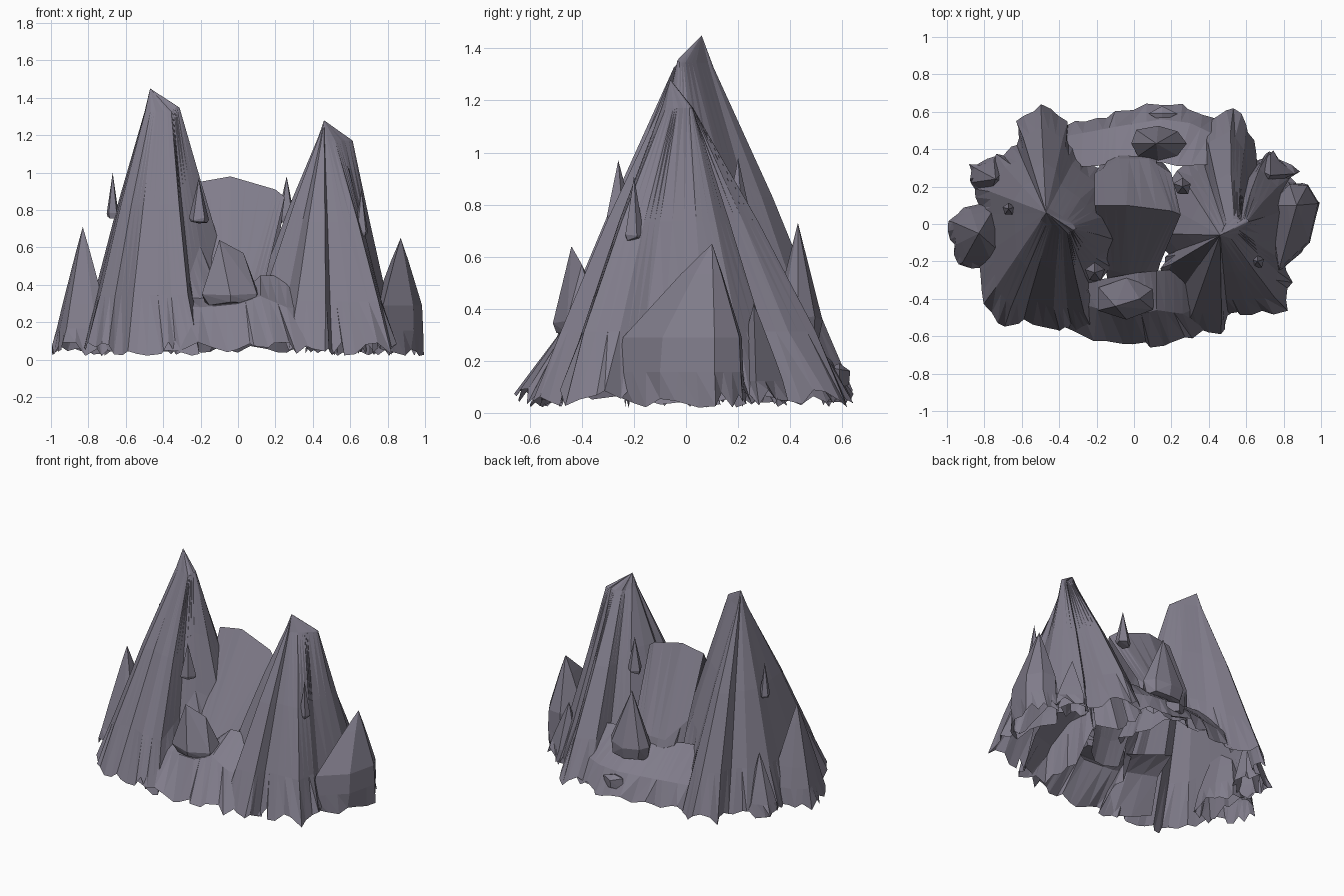
import bpy, bmesh, random
from mathutils import Vector

random.seed(7)
if "Cube" in bpy.data.objects:
    bpy.data.objects.remove(bpy.data.objects["Cube"])

rock_grey = bpy.data.materials.new("purple_grey_rock")
rock_grey.use_nodes = True
colour = (0.22, 0.205, 0.26, 1)
rock_grey.diffuse_color = colour
bsdf = rock_grey.node_tree.nodes["Principled BSDF"]
bsdf.inputs["Base Color"].default_value = colour
bsdf.inputs["Roughness"].default_value = 0.9
FLOOR = 0.07


def finish(bm, name):
    bmesh.ops.remove_doubles(bm, verts=bm.verts, dist=0.0005)
    bmesh.ops.recalc_face_normals(bm, faces=bm.faces)
    mesh = bpy.data.meshes.new(name)
    bm.to_mesh(mesh)
    bm.free()
    mesh.materials.append(rock_grey)
    obj = bpy.data.objects.new(name, mesh)
    bpy.context.collection.objects.link(obj)


def resample(points, cuts, closed):
    """Split each side of a polyline; points given as (x, y) sit on the floor."""
    pts = [Vector((*p, FLOOR)) if len(p) == 2 else Vector(p) for p in points]
    ends = pts[1:] + pts[:1] if closed else pts[1:]
    out = [a.lerp(b, i / cuts) for a, b in zip(pts, ends) for i in range(cuts)]
    return out if closed else out + [pts[-1]]


def ragged(points):
    """Break up a rim so that it ends in torn, uneven teeth."""
    return [p + Vector((random.uniform(-0.015, 0.015), random.uniform(-0.015, 0.015),
                        random.uniform(-0.05, 0.025))) for p in points]


def skin(bm, rows, closed):
    rows = [[bm.verts.new(p) for p in row] for row in rows]
    for upper, lower in zip(rows, rows[1:]):
        n = len(upper)
        for i in range(n if closed else n - 1):
            j = (i + 1) % n
            bm.faces.new((upper[i], lower[i], lower[j]))
            bm.faces.new((upper[i], lower[j], upper[j]))
    return rows


# Hollow ribbed peak: straight ribs from the tip to an outline, with one shoulder
def peak(name, tip, outline, shoulder=(0, 0), profile=((0.09, 0.08), (0.45, 0.47), (0.8, 0.81))):
    tip, push = Vector(tip), Vector((*shoulder, 0))
    base = resample(outline, 3, True)
    rows = []
    for k, (drop, spread) in enumerate(profile):
        row = []
        for p in base:
            out = Vector((p.x - tip.x, p.y - tip.y, 0))
            lean = max(0, out.normalized().dot(push.normalized())) * 0.4 ** k
            q = tip + out * spread + push * (lean if k < 2 else 0)
            q.z = tip.z + (p.z - tip.z) * drop
            row.append(q)
        rows.append(row)
    rows.append(ragged(base))
    bm = bmesh.new()
    first = skin(bm, rows, True)[0]
    top = bm.verts.new(tip)
    for a, b in zip(first, first[1:] + first[:1]):
        bm.faces.new((top, a, b))
    finish(bm, name)


# Open sheet of rock through several polylines
def sheet(name, rows):
    rows = [resample(r, 3, False) for r in rows]
    rows[-1] = ragged(rows[-1])
    bm = bmesh.new()
    skin(bm, rows, False)
    finish(bm, name)


# Closed pointed rock: convex hull of its tips, a waist and an underside
def boulder(name, tips, centre, radii, waist, under, sides=7):
    bm = bmesh.new()
    for tip in tips:
        bm.verts.new(tip)
    for z, size in ((waist, 1), (under, 0.85)):
        ring = bmesh.ops.create_circle(bm, segments=sides, radius=1)["verts"]
        for v in ring:
            wobble = size * random.uniform(0.9, 1.05)
            v.co = (centre[0] + v.co.x * radii[0] * wobble,
                    centre[1] + v.co.y * radii[1] * wobble, z + random.uniform(-0.01, 0.01))
    hull = bmesh.ops.convex_hull(bm, input=bm.verts)
    bmesh.ops.delete(bm, geom=[g for g in hull["geom_interior"] if g.is_valid], context="VERTS")
    finish(bm, name)


peak("tall_peak", (-0.47, 0.06, 1.45), [
    (0.02, -0.13, 0.3), (0.02, 0.05, 0.3), (-0.13, 0.25, 0.3), (-0.3, 0.38, 0.25),
    (-0.36, 0.55), (-0.5, 0.64), (-0.62, 0.55), (-0.63, 0.42), (-0.74, 0.36),
    (-0.84, 0.2), (-0.83, 0.05), (-0.82, -0.18), (-0.8, -0.43),
    (-0.7, -0.56), (-0.58, -0.5), (-0.42, -0.57), (-0.33, -0.56), (-0.22, -0.6),
    (-0.21, -0.36, 0.2), (-0.14, -0.24, 0.4)], (0.12, -0.07))

peak("short_peak", (0.46, -0.06, 1.28), [
    (0.88, 0.1), (0.84, 0.26), (0.72, 0.38), (0.65, 0.32), (0.62, 0.5), (0.53, 0.63),
    (0.38, 0.55), (0.36, 0.39), (0.23, 0.3, 0.3), (0.14, 0.12, 0.3), (0.08, -0.05, 0.3),
    (0.18, -0.16, 0.35), (0.14, -0.25, 0.35), (0.22, -0.4, 0.1), (0.28, -0.57),
    (0.47, -0.58), (0.5, -0.48), (0.62, -0.48), (0.82, -0.47), (0.84, -0.3),
    (0.8, -0.18)], (0.12, 0.06))

# Low peaks on the outer flanks
even = ((0.2, 0.22), (0.64, 0.67), (0.85, 0.87))
bulging = ((0.2, 0.33), (0.62, 0.95), (0.85, 1))
peak("right_flank_peak", (-0.83, -0.05, 0.71), [
    (-0.66, 0), (-0.72, 0.13), (-0.88, 0.1), (-0.99, 0.02), (-0.97, -0.12), (-0.93, -0.23),
    (-0.75, -0.23), (-0.66, -0.2)], profile=even)
peak("right_low_rock", (-0.74, 0.24, 0.45), [
    (-0.66, 0.2), (-0.68, 0.3), (-0.75, 0.36), (-0.87, 0.31), (-0.88, 0.22), (-0.78, 0.12)],
    profile=even)
peak("left_flank_peak", (0.87, 0.1, 0.65), [
    (0.99, 0.11), (0.93, 0.21), (0.83, 0.22), (0.72, 0.1), (0.77, -0.26), (0.94, -0.1)],
    profile=bulging)
peak("left_low_rock", (0.73, 0.26, 0.42), [
    (0.88, 0.27), (0.73, 0.39), (0.64, 0.3), (0.68, 0.18)], profile=even)

# Saddle between the peaks
sheet("saddle_ridge", [
    [(-0.14, -0.32, 0.22), (-0.03, -0.34, 0.2), (0.05, -0.33, 0.2), (0.12, -0.28, 0.22)],
    [(-0.15, -0.24, 0.4), (-0.03, -0.27, 0.35), (0.06, -0.26, 0.35), (0.14, -0.21, 0.4)],
    [(-0.21, 0.1, 0.95), (-0.04, 0.1, 0.98), (0.2, 0.07, 0.91), (0.25, 0.05, 0.87)],
    [(-0.21, 0.27, 0.55), (-0.08, 0.35, 0.4), (0.08, 0.35, 0.4), (0.2, 0.27, 0.48)],
    [(-0.18, 0.33, 0.28), (-0.08, 0.41, 0.22), (0.08, 0.41, 0.22), (0.17, 0.33, 0.28)]])

# Sloping skirts that join the peaks at the front and back
sheet("front_skirt", [
    [(-0.5, -0.22, 0.4), (-0.2, -0.3, 0.33), (0.02, -0.26, 0.36), (0.12, -0.25, 0.45),
     (0.26, -0.24, 0.45), (0.5, -0.25, 0.35)],
    [(-0.5, -0.36, 0.3), (-0.2, -0.45, 0.28), (0, -0.49, 0.3), (0.12, -0.46, 0.34),
     (0.26, -0.48, 0.28), (0.5, -0.38, 0.25)],
    [(-0.54, -0.48), (-0.2, -0.62), (0, -0.64), (0.15, -0.65), (0.32, -0.6), (0.52, -0.48)]])
sheet("back_skirt", [
    [(-0.45, 0.3, 0.42), (-0.2, 0.31, 0.4), (-0.1, 0.33, 0.38), (0.15, 0.33, 0.38),
     (0.23, 0.31, 0.4), (0.45, 0.32, 0.38)],
    [(-0.42, 0.46, 0.2), (-0.2, 0.5, 0.2), (-0.1, 0.52, 0.2), (0.15, 0.56, 0.2),
     (0.3, 0.54, 0.2), (0.47, 0.46, 0.2)],
    [(-0.42, 0.52), (-0.25, 0.56), (-0.1, 0.59), (0.16, 0.65), (0.3, 0.62), (0.48, 0.54)]])

# Loose pointed rocks resting on the skirts
boulder("front_rock", [(-0.1, -0.44, 0.64), (0.03, -0.4, 0.57)], (-0.04, -0.4),
        (0.17, 0.12), 0.35, 0.3, 6)
boulder("back_rock", [(0.12, 0.43, 0.73)], (0.13, 0.43), (0.16, 0.1), 0.36, 0.28, 8)
boulder("small_back_stone", [(0.15, 0.59, 0.19)], (0.15, 0.59), (0.08, 0.045), 0.17, 0.1, 4)

# Little spikes floating beside the peaks
for name, x, y, z, size in (
        ("front_spike", -0.21, -0.26, 0.97, 0.055), ("left_spike", 0.66, -0.2, 0.91, 0.04),
        ("right_spike", -0.67, 0.08, 1, 0.035), ("back_spike", 0.26, 0.2, 0.98, 0.05)):
    boulder(name, [(x, y, z)], (x, y), (size, size), z - 0.22, z - 0.24, 5)
